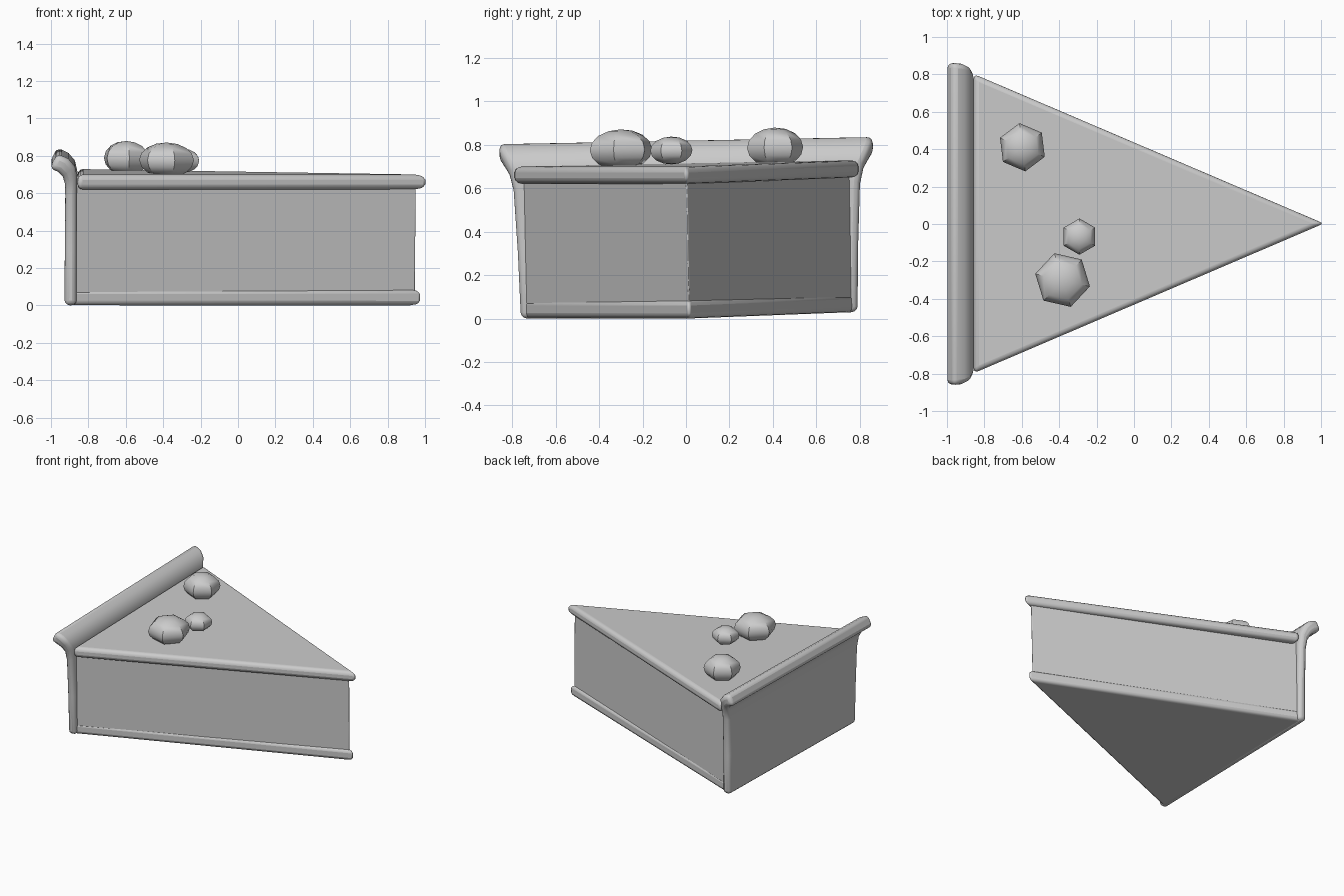
import bpy, bmesh, math
from mathutils import Matrix, Vector

if "Cube" in bpy.data.objects:
    bpy.data.objects.remove(bpy.data.objects["Cube"])

# the whole slice rests with a very slight lean
LEAN = (Matrix.Translation((-0.003, 0.015, 0.008))
        @ Matrix.Rotation(0.019, 4, 'X') @ Matrix.Rotation(0.008, 4, 'Y'))


def finish(name, bm, bevel=0.0, segments=3):
    bmesh.ops.recalc_face_normals(bm, faces=bm.faces)
    bm.transform(LEAN)
    mesh = bpy.data.meshes.new(name)
    bm.to_mesh(mesh)
    bm.free()
    ob = bpy.data.objects.new(name, mesh)
    bpy.context.collection.objects.link(ob)
    if bevel:
        m = ob.modifiers.new("soft_edges", 'BEVEL')
        m.width, m.segments = bevel, segments
        m.limit_method, m.angle_limit = 'ANGLE', math.radians(40)
    bpy.ops.object.select_all(action='DESELECT')
    ob.select_set(True)
    bpy.context.view_layer.objects.active = ob
    bpy.ops.object.shade_smooth_by_angle(angle=math.radians(40))
    return ob


def loft(name, rings, bevel):
    bm = bmesh.new()
    loops = [[bm.verts.new(p) for p in ring] for ring in rings]
    n = len(loops[0])
    for a, b in zip(loops, loops[1:]):
        for i in range(n):
            j = (i + 1) % n
            bm.faces.new((a[i], a[j], b[j], b[i]))
    bm.faces.new(loops[0])
    bm.faces.new(loops[-1])
    return finish(name, bm, bevel)


def wedge(name, back, half, tip, z0, z1, bevel):
    plan = [(back, -half), (tip, 0), (back, half)]
    return loft(name, [[(x, y, z) for x, y in plan] for z in (z0, z1)], bevel)


# stacked wedge layers
wedge("base_crust", -0.90, 0.765, 0.99, 0.0, 0.085, 0.025)
wedge("filling", -0.88, 0.755, 0.955, 0.06, 0.65, 0.012)
wedge("top_layer", -0.86, 0.80, 1.012, 0.62, 0.70, 0.028)

# back crust wall curling outwards into a rim: outer x, z, inner x, z, half width
profile = [
    (-0.925, 0.00, -0.860, 0.00, 0.775),
    (-0.925, 0.30, -0.863, 0.30, 0.783),
    (-0.925, 0.58, -0.864, 0.60, 0.797),
    (-0.927, 0.65, -0.862, 0.69, 0.815),
    (-0.940, 0.69, -0.875, 0.745, 0.840),
    (-0.965, 0.715, -0.910, 0.785, 0.857),
    (-1.010, 0.733, -0.970, 0.813, 0.862),
]
loft("back_crust",
     [[(ox, -h, oz), (ix, -h, iz), (ix, h, iz), (ox, h, oz)]
      for ox, oz, ix, iz, h in profile], 0.027)

# low-poly berries: position, radius, half height, spin
berries = [
    ((-0.60, 0.41, 0.767), 0.13, 0.092, 7),
    ((-0.385, -0.30, 0.772), 0.15, 0.094, 17),
    ((-0.295, -0.068, 0.765), 0.097, 0.064, 0),
]
for k, (pos, r, h, spin) in enumerate(berries, 1):
    bm = bmesh.new()
    bmesh.ops.create_uvsphere(bm, u_segments=6, v_segments=8, radius=1.0)
    bm.transform(Matrix.Translation(pos)
                 @ Matrix.Rotation(math.radians(spin), 4, 'Z')
                 @ Matrix.Diagonal((r, r, h, 1)))
    ob = finish(f"berry_{k}", bm)
    ob.data.shade_smooth()
